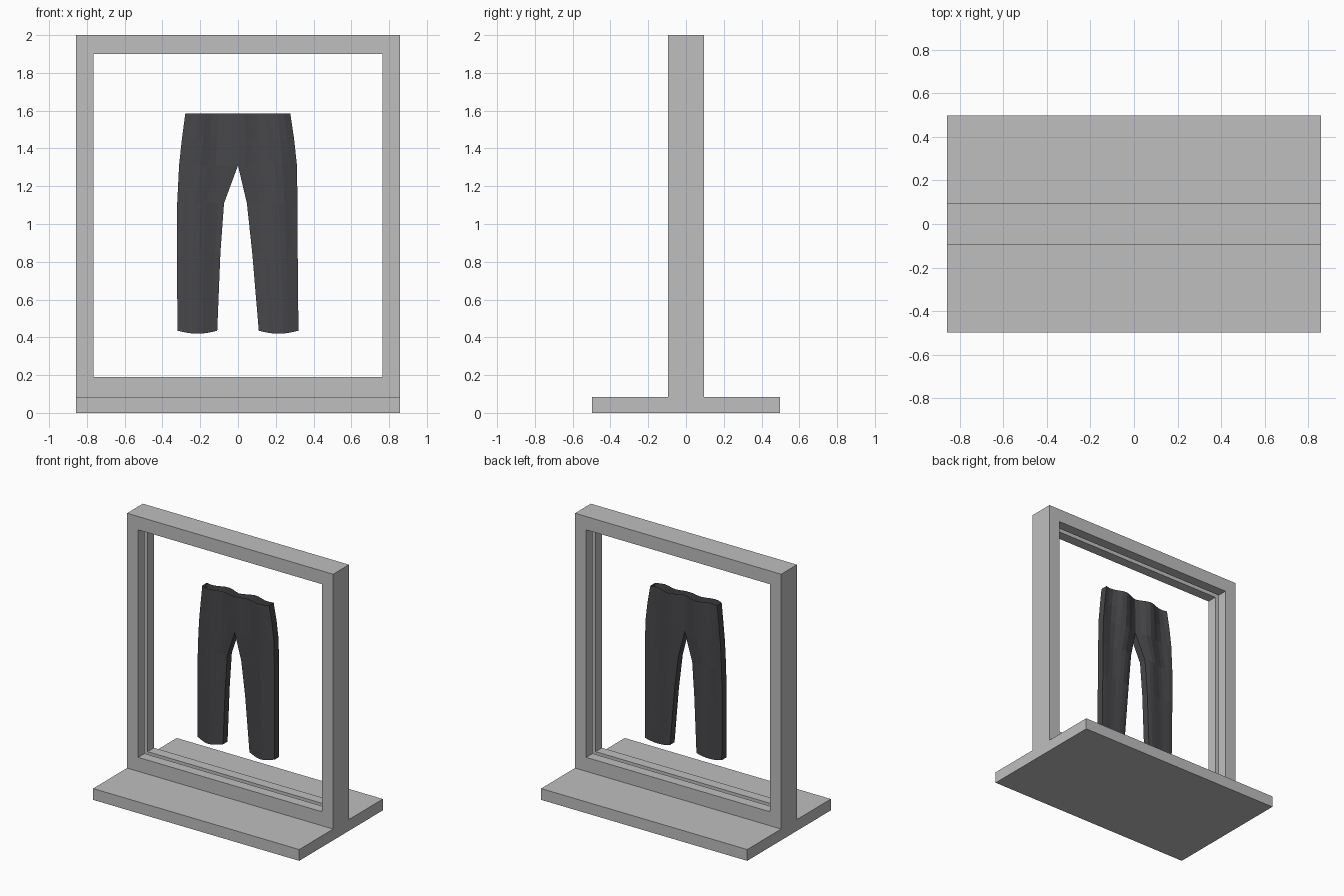
import bpy, bmesh, math

if "Cube" in bpy.data.objects:
    bpy.data.objects.remove(bpy.data.objects["Cube"])


def material(name, rgb):
    m = bpy.data.materials.new(name)
    m.diffuse_color = (*rgb, 1)
    m.use_nodes = True
    m.node_tree.nodes["Principled BSDF"].inputs["Base Color"].default_value = m.diffuse_color
    return m


GREY = material("stand grey", (0.52, 0.52, 0.52))
CLOTH = material("dark cloth", (0.063, 0.062, 0.068))


def make_object(name, bm, mat):
    bmesh.ops.recalc_face_normals(bm, faces=bm.faces)
    me = bpy.data.meshes.new(name)
    bm.to_mesh(me)
    bm.free()
    me.materials.append(mat)
    ob = bpy.data.objects.new(name, me)
    bpy.context.collection.objects.link(ob)
    return ob


def box(name, x0, x1, y0, y1, z0, z1):
    bm = bmesh.new()
    bmesh.ops.create_cube(bm, size=1)
    for v in bm.verts:
        v.co = ((x0 + x1) / 2 + v.co.x * (x1 - x0),
                (y0 + y1) / 2 + v.co.y * (y1 - y0),
                (z0 + z1) / 2 + v.co.z * (z1 - z0))
    return make_object(name, bm, GREY)


# Display stand: an inverted T section extruded along x
W, D, H, B = 0.857, 0.094, 2.0, 0.085
section = [(-0.497, 0), (0.497, 0), (0.497, B), (D, B),
           (D, H), (-D, H), (-D, B), (-0.497, B)]
bm = bmesh.new()
face = bm.faces.new([bm.verts.new((-W, y, z)) for y, z in section])
ext = bmesh.ops.extrude_face_region(bm, geom=[face])
for v in ext["geom"]:
    if isinstance(v, bmesh.types.BMVert):
        v.co.x = W
stand = make_object("display_frame", bm, GREY)

# Cut the window, then the glass groove that runs around inside it
cutters = [box("window_cutter", -0.764, 0.764, -0.3, 0.3, 0.19, 1.9),
           box("groove_cutter", -0.804, 0.804, -0.018, 0.018, 0.15, 1.94)]
for c in cutters:
    c.hide_render = True
    c.hide_viewport = True
    mod = stand.modifiers.new(c.name, 'BOOLEAN')
    mod.operation = 'DIFFERENCE'
    mod.solver = 'EXACT'
    mod.object = c

# Trousers: rows of (height, inner x, outer x) for each leg
LEFT = [(1.585, 0, -0.279), (1.45, 0, -0.297), (1.31, 0, -0.312),
        (1.11, -0.074, -0.322), (0.85, -0.093, -0.324), (0.435, -0.11, -0.32)]
RIGHT = [(1.585, 0, 0.277), (1.45, 0, 0.297), (1.31, 0, 0.312),
         (1.11, 0.047, 0.315), (0.85, 0.075, 0.316), (0.435, 0.11, 0.32)]
COLS = 8
CROTCH = 2
bm = bmesh.new()


def add_leg(rows):
    sheets = []
    for side in (-1, 1):
        sheet = []
        for r, (z, xi, xo) in enumerate(rows):
            line = []
            for c in range(COLS + 1):
                t = c / COLS
                x = xi + (xo - xi) * t
                # cloth folds, strongest at the waist
                fold = (0.006 + 0.008 * max(0, (z - 0.6))) * math.cos(math.pi * x / 0.11)
                half = 0.027 + 0.012 * math.sin(math.pi * t)
                drop = 0.016 * math.sin(math.pi * t) if r == len(rows) - 1 else 0
                line.append(bm.verts.new((x, side * half - fold, z - drop)))
            sheet.append(line)
        sheets.append(sheet)
    f, b = sheets
    for r in range(len(rows) - 1):
        for s in sheets:
            for c in range(COLS):
                bm.faces.new((s[r][c], s[r][c + 1], s[r + 1][c + 1], s[r + 1][c]))
        # outer seam, and the inner seam below the crotch
        for c in ([COLS, 0] if r >= CROTCH else [COLS]):
            bm.faces.new((f[r][c], b[r][c], b[r + 1][c], f[r + 1][c]))


add_leg(LEFT)
add_leg(RIGHT)
bmesh.ops.remove_doubles(bm, verts=bm.verts, dist=0.0005)
make_object("trousers", bm, CLOTH)
